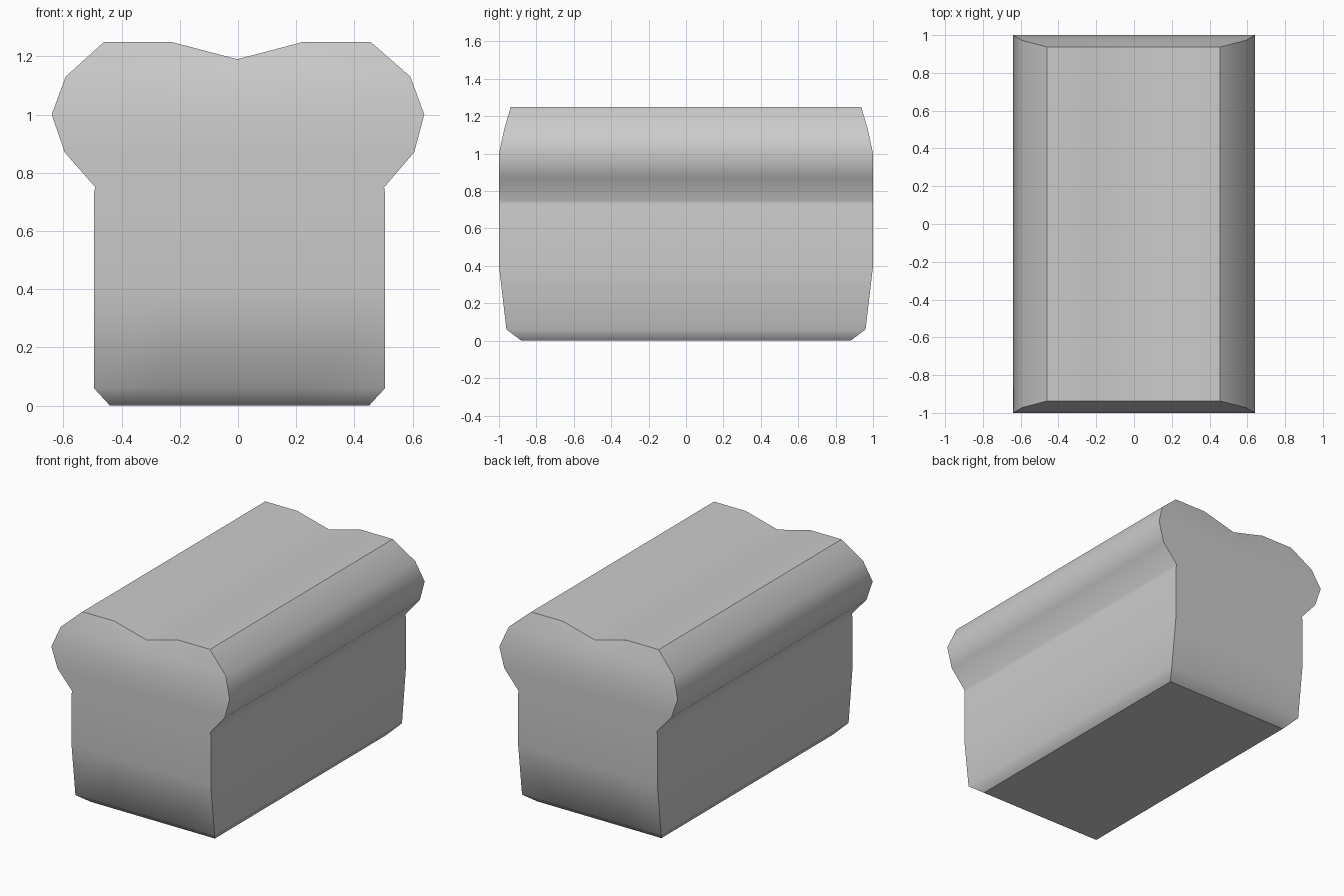
import bpy, bmesh

if "Cube" in bpy.data.objects:
    bpy.data.objects.remove(bpy.data.objects["Cube"])

# Loaf levels: z, left x, right x, half depth
levels = [
    (0.00, -0.44, 0.45, 0.88),
    (0.06, -0.495, 0.505, 0.96),
    (0.40, -0.495, 0.505, 1.0),
    (0.73, -0.495, 0.505, 1.0),
    (0.75, -0.49, 0.502, 1.0),
    (0.87, -0.595, 0.605, 1.0),
    (1.00, -0.64, 0.64, 1.0),
    (1.13, -0.592, 0.592, 0.972),
    (1.25, -0.46, 0.455, 0.937),
]
cols = (-1, -0.5, 0, 0.5, 1)
last = len(levels) - 1

bm = bmesh.new()
grid = {}
for r, (z, xl, xr, d) in enumerate(levels):
    for c, t in enumerate(cols):
        # The crown dips along the centre line
        zz = 1.19 if r == last and t == 0 else z
        x = xl + (xr - xl) * (t + 1) / 2
        for s in (-1, 1):
            grid[r, c, s] = bm.verts.new((x, s * d, zz))


def quad(*keys):
    return bm.faces.new([grid[k] for k in keys])


# Curved end walls
group = {}
for s in (-1, 1):
    for r in range(last):
        for c in range(4):
            f = quad((r, c, s), (r, c + 1, s), (r + 1, c + 1, s), (r + 1, c, s))
            group[f] = ("end", s)
# Long side walls with the overhanging crust
for c in (0, 4):
    for r in range(last):
        group[quad((r, c, -1), (r, c, 1), (r + 1, c, 1), (r + 1, c, -1))] = ("side", c)
# Base and crown
for r in (0, last):
    for c in range(4):
        group[quad((r, c, -1), (r, c + 1, -1), (r, c + 1, 1), (r, c, 1))] = ("cap", r)

bmesh.ops.recalc_face_normals(bm, faces=bm.faces)

# Smooth within each wall, sharp where walls meet
for f in bm.faces:
    f.smooth = True
for e in bm.edges:
    a, b = e.link_faces
    e.smooth = group[a] == group[b]

mesh = bpy.data.meshes.new("bread_loaf")
bm.to_mesh(mesh)
bm.free()
loaf = bpy.data.objects.new("bread_loaf", mesh)
bpy.context.collection.objects.link(loaf)
